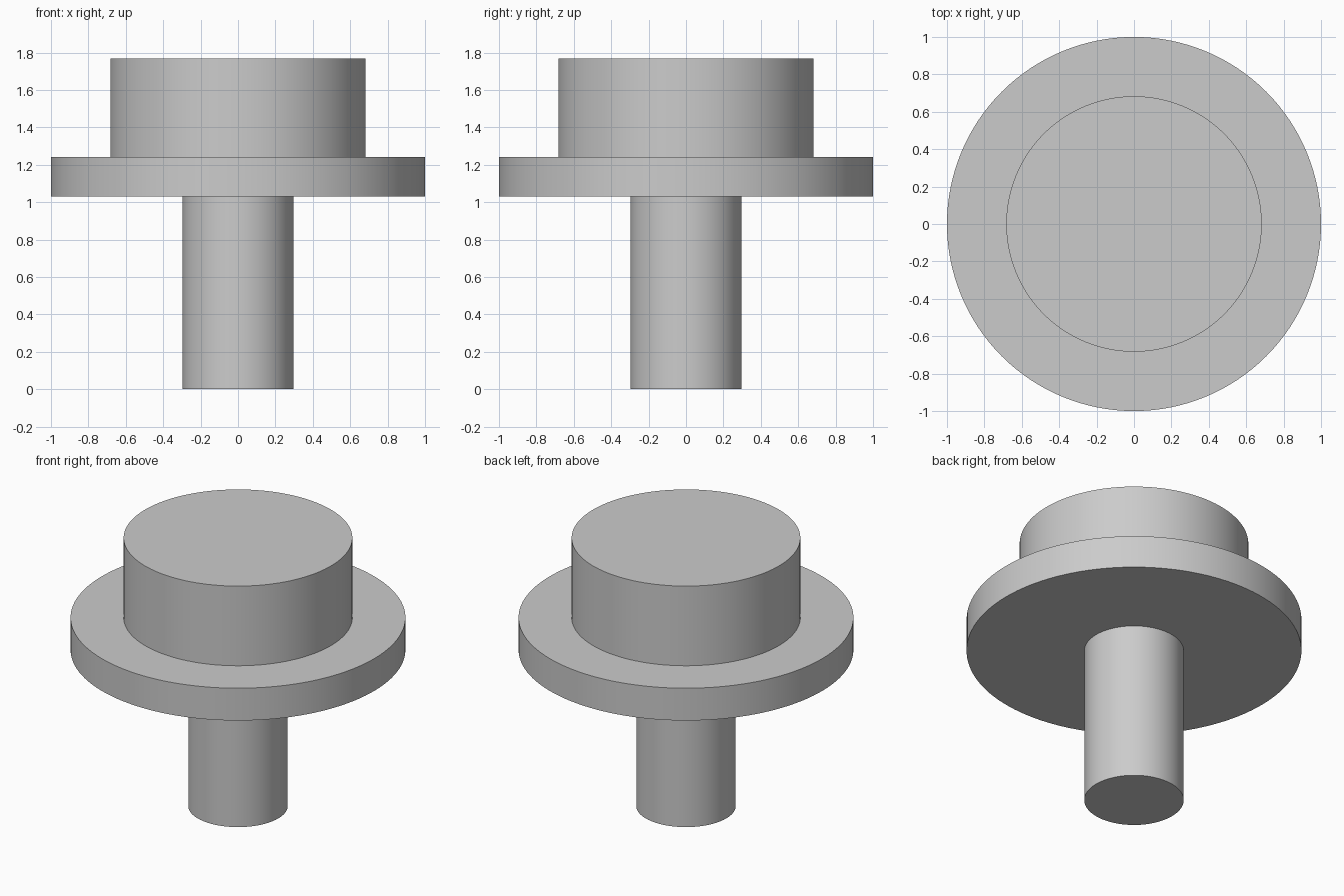
import bpy
import math

cube = bpy.data.objects.get("Cube")
if cube:
    bpy.data.objects.remove(cube, do_unlink=True)

# Single plain grey
grey = bpy.data.materials.new("plain_grey")
grey.use_nodes = True
colour = (0.6, 0.6, 0.6, 1.0)
grey.diffuse_color = colour
grey.node_tree.nodes["Principled BSDF"].inputs["Base Color"].default_value = colour


def disc(name, radius, bottom, top):
    """Upright round part between two heights, smooth sides and sharp rims."""
    bpy.ops.mesh.primitive_cylinder_add(
        vertices=128, radius=radius, depth=top - bottom,
        location=(0, 0, (bottom + top) / 2))
    part = bpy.context.object
    part.name = name
    part.data.name = name
    part.data.materials.append(grey)
    bpy.ops.object.shade_smooth_by_angle(angle=math.radians(30))
    return part


EMBED = 0.02  # neighbouring parts sink into the flange

# Shaft, wide flange, and head
disc("shaft", 0.297, 0.0, 1.03 + EMBED)
disc("flange", 1.0, 1.03, 1.243)
disc("head", 0.683, 1.243 - EMBED, 1.768)
